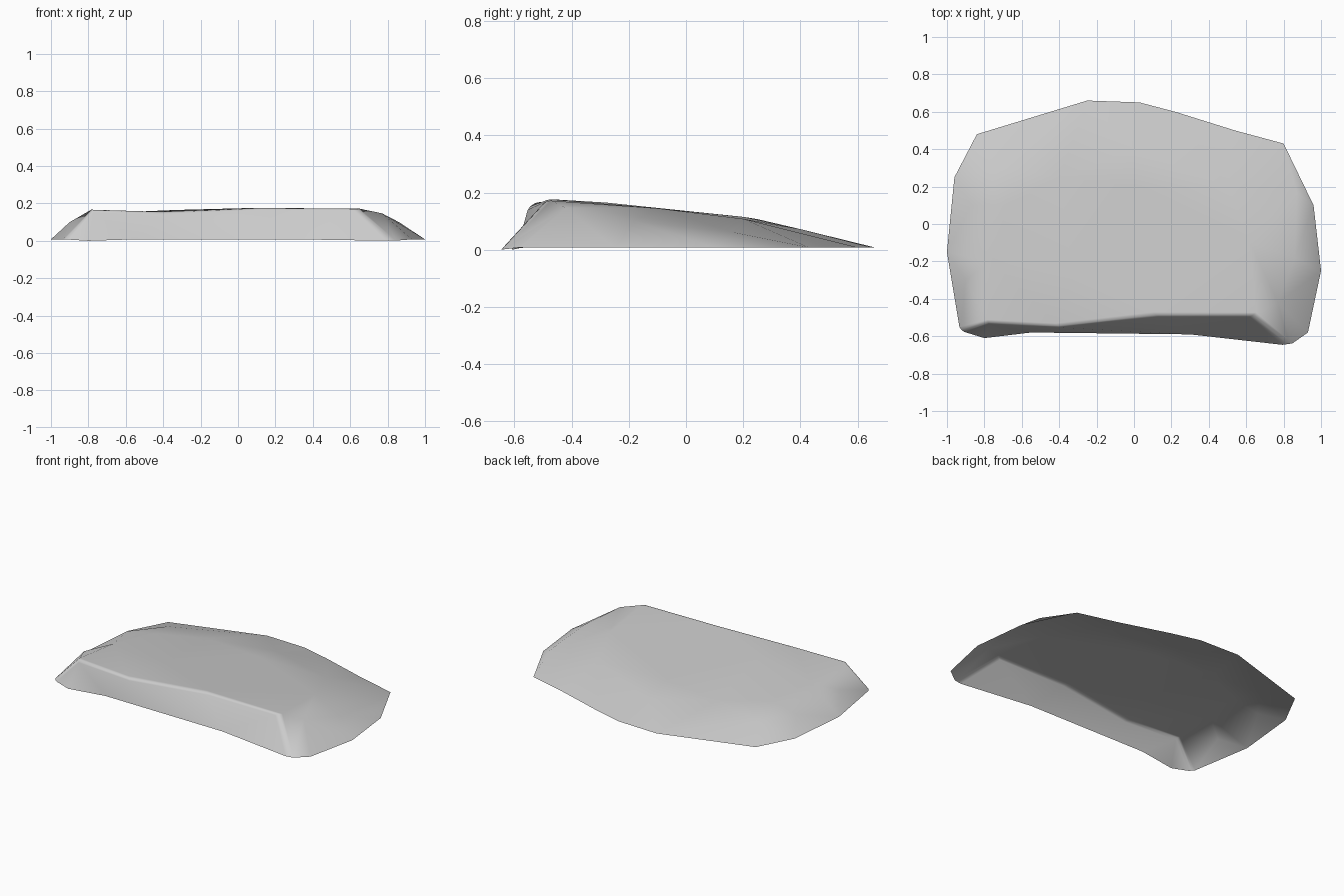
import bpy
import bmesh
from mathutils import Vector
from mathutils.geometry import delaunay_2d_cdt

default_cube = bpy.data.objects.get("Cube")
if default_cube:
    bpy.data.objects.remove(default_cube, do_unlink=True)


def make_material(name, colour):
    material = bpy.data.materials.new(name)
    material.use_nodes = True
    material.diffuse_color = colour
    shader = material.node_tree.nodes["Principled BSDF"]
    shader.inputs["Base Color"].default_value = colour
    shader.inputs["Roughness"].default_value = 0.8
    return material


# Ground outline of the slab, counter-clockwise from the right side
outline = [
    (1, -.25), (.96, .1), (.8, .43), (.54, .5), (.22, .6), (.03, .65),
    (-.25, .66), (-.84, .48), (-.96, .25), (-1, -.15), (-.93, -.57),
    (-.8, -.61), (-.55, -.58), (.3, -.59), (.83, -.65), (.93, -.58),
]

# Front rim from left to right, with the dip beside the notch
front_rim = [
    (-.78, -.53, .17), (-.4, -.55, .156), (.12, -.49, .178),
    (.64, -.49, .175), (.77, -.42, .147),
]

# Inner end of the notch, then the gently falling crown and its shoulders
notch_end = [(-.33, -.28, .165)]
crown = [
    (-.76, -.2, .147), (-.68, .1, .122), (-.4, .25, .107),
    (0, .2, .115), (.5, .2, .108), (.62, -.1, .145), (0, .4, .072),
]
shoulders = [
    (.86, -.18, .1), (.87, .17, .06),
    (-.9, -.3, .1), (-.87, .1, .085), (-.72, .3, .08),
]


def ground_height(y):
    return .008 if y > -.6 else 0


def edge_chain(start, count):
    return [(i, i + 1) for i in range(start, start + count - 1)]


def build_shell(name, material):
    points = [Vector((x, y, ground_height(y))) for x, y in outline]
    rim_start = len(points)
    points += [Vector(p) for p in front_rim + notch_end + crown + shoulders]

    # Fix the outline, the front rim and both sides of the notch as edges
    ground_edges = edge_chain(0, rim_start) + [(rim_start - 1, 0)]
    notch = rim_start + len(front_rim)
    creases = edge_chain(rim_start, len(front_rim))
    creases += [(notch, rim_start + 1), (notch, rim_start + 2)]

    flat = [p.to_2d() for p in points]
    verts, _, faces, source, _, _ = delaunay_2d_cdt(
        flat, ground_edges + creases, [], 1, 1e-5)

    # Lift the flat triangulation to its rock heights
    bm = bmesh.new()
    lifted = []
    for position, origin in zip(verts, source):
        height = points[origin[0]].z if origin else 0
        lifted.append(bm.verts.new((position.x, position.y, height)))
    for face in faces:
        bm.faces.new([lifted[i] for i in face])
    bm.normal_update()
    for face in bm.faces:
        if face.normal.z < 0:
            face.normal_flip()
        face.smooth = True

    mesh = bpy.data.meshes.new(name)
    bm.to_mesh(mesh)
    bm.free()
    mesh.materials.append(material)
    shell = bpy.data.objects.new(name, mesh)
    bpy.context.collection.objects.link(shell)
    return shell


rock_slab = build_shell("rock_slab", make_material("stone_grey", (.6, .6, .6, 1)))

# Worn rounding along the sharp front rim, broad faces kept even
bevel = rock_slab.modifiers.new("worn_rim", "BEVEL")
bevel.limit_method = "ANGLE"
bevel.angle_limit = .6
bevel.width = .02
bevel.segments = 2
normals = rock_slab.modifiers.new("even_normals", "WEIGHTED_NORMAL")
normals.weight = 60
